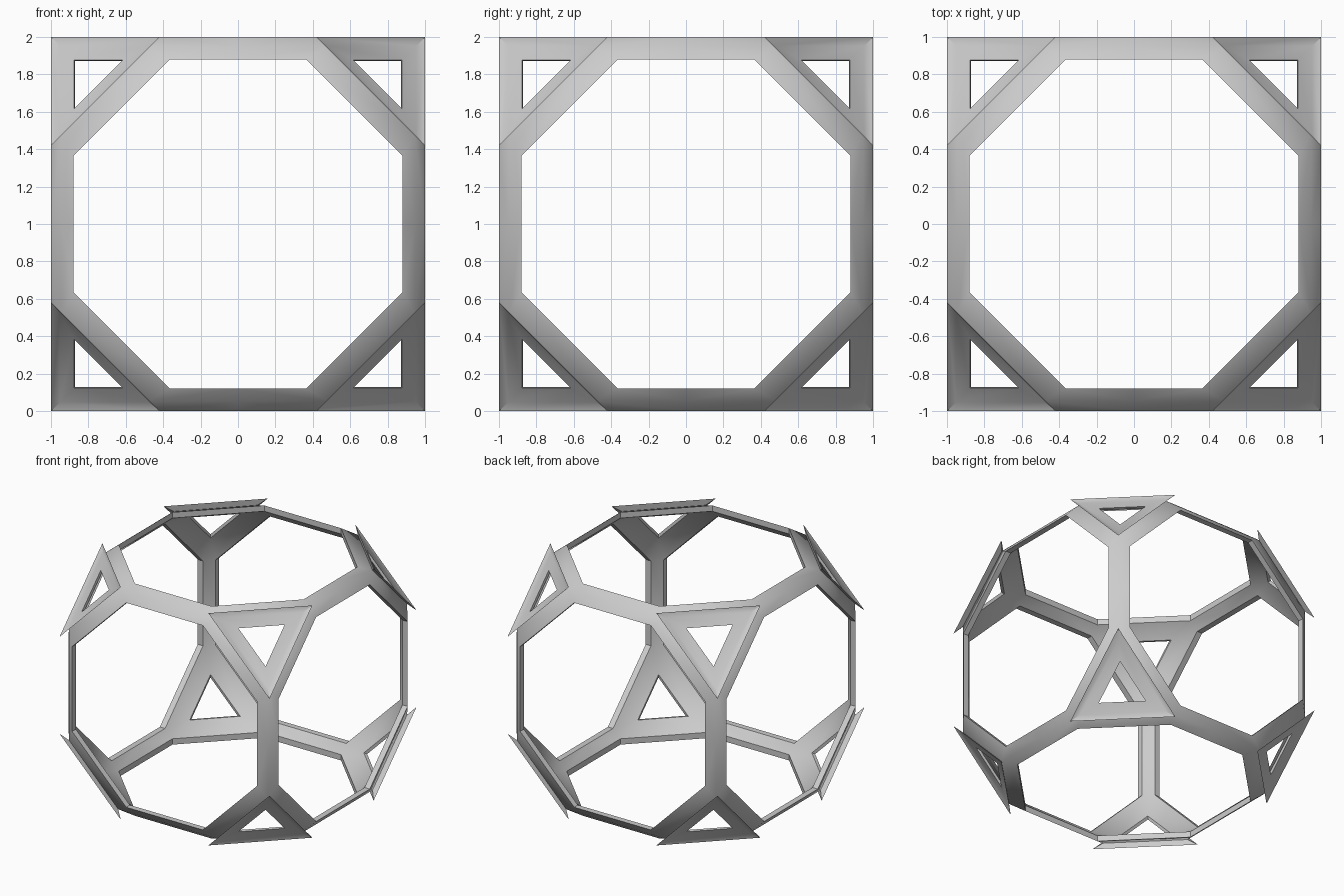
import bpy, bmesh
from itertools import product

if "Cube" in bpy.data.objects:
    bpy.data.objects.remove(bpy.data.objects["Cube"])

# Key corner points, measured from the cage centre: (value on own axis, value on the others)
TIP = (0.417, 1.0)          # overhanging plate corner
RIDGE = (0.478, 0.947)      # where strut ridge runs in under the plate
CREASE = (0.478, 0.952)     # crease on top of the plate
HOLE_OUT = (0.617, 0.876)
HOLE_IN = (0.588, 0.872)
RIM_B, RIM_C = 0.365, 0.88  # octagon opening corner
INNER = 0.95                # depth of the inside of the straps


def on_axis(k, pair):
    p = [pair[1]] * 3
    p[k] = pair[0]
    return p


def rim(k, j, depth=1.0):
    p = [RIM_C] * 3
    p[k], p[j] = RIM_B, depth
    return p


def mid(p, k):
    q = list(p)
    q[k] = 0
    return q


bm = bmesh.new()


def add_face(points, sign):
    bm.faces.new([bm.verts.new((p[0] * sign[0], p[1] * sign[1], p[2] * sign[2] + 1))
                  for p in points])


for s in product((-1, 1), repeat=3):
    for j in range(3):
        k, l = (j + 1) % 3, (j + 2) % 3
        # plate: raised lip, flat part, hole wall, then underside of the lip
        rings = [RIDGE, TIP, CREASE, HOLE_OUT, HOLE_IN]
        for a, b in zip(rings, rings[1:]):
            add_face([on_axis(k, a), on_axis(l, a), on_axis(l, b), on_axis(k, b)], s)
        # sloping band from under the lip to the octagon opening, and its wall
        add_face([on_axis(k, RIDGE), on_axis(l, RIDGE), rim(l, j), rim(k, j)], s)
        add_face([rim(k, j), rim(l, j), rim(l, j, INNER), rim(k, j, INNER)], s)
        # inside of the corner
        add_face([rim(k, j, INNER), rim(l, j, INNER), on_axis(l, HOLE_IN), on_axis(k, HOLE_IN)], s)
        add_face([rim(k, j, INNER), rim(k, l, INNER), on_axis(k, HOLE_IN)], s)
        # half strut running along axis k
        ring = [rim(k, j), on_axis(k, RIDGE), rim(k, l), rim(k, l, INNER), rim(k, j, INNER)]
        for a, b in zip(ring, ring[1:] + ring[:1]):
            if not (a is ring[3] and b is ring[2]):
                add_face([a, b, mid(b, k), mid(a, k)], s)

bmesh.ops.remove_doubles(bm, verts=bm.verts[:], dist=0.0005)
bmesh.ops.recalc_face_normals(bm, faces=bm.faces[:])

mesh = bpy.data.meshes.new("truncated_cube_cage")
bm.to_mesh(mesh)
bm.free()
cage = bpy.data.objects.new("truncated_cube_cage", mesh)
bpy.context.collection.objects.link(cage)
bpy.context.view_layer.objects.active = cage
cage.select_set(True)
bpy.ops.object.shade_smooth_by_angle()
